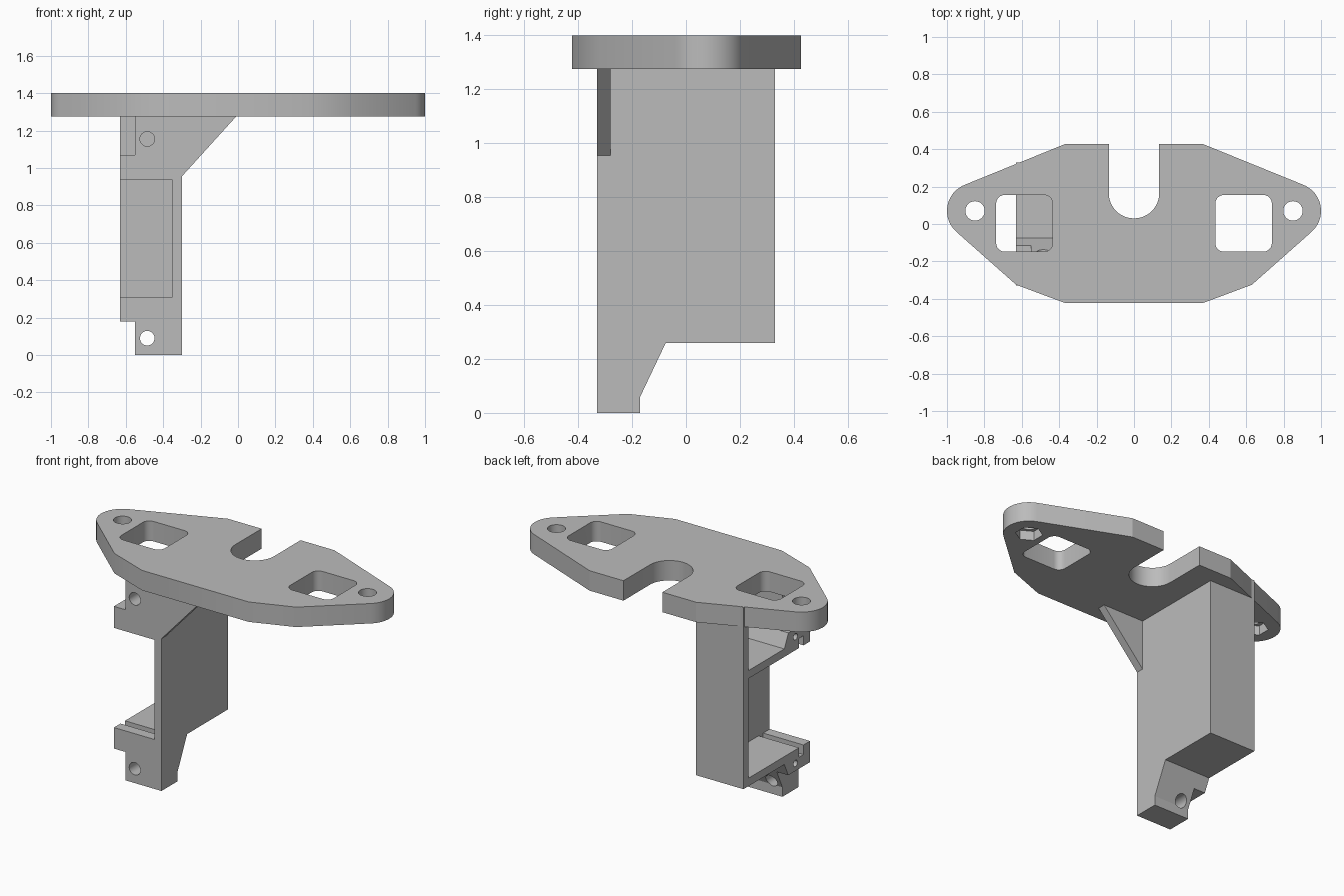
import bpy, bmesh
from math import cos, sin, radians
from mathutils import Vector

if "Cube" in bpy.data.objects:
    bpy.data.objects.remove(bpy.data.objects["Cube"])

grey = bpy.data.materials.new("plain grey")
grey.use_nodes = True
colour = (0.5, 0.5, 0.5, 1)
grey.diffuse_color = colour
grey.node_tree.nodes["Principled BSDF"].inputs["Base Color"].default_value = colour


def prism(name, outline, axis, start, end):
    """Extrude a 2D outline along x, y or z."""
    place = {"x": lambda a, b: (start, a, b),
             "y": lambda a, b: (a, start, b),
             "z": lambda a, b: (a, b, start)}[axis]
    bm = bmesh.new()
    face = bm.faces.new([bm.verts.new(place(a, b)) for a, b in outline])
    moved = bmesh.ops.extrude_face_region(bm, geom=[face])["geom"]
    offset = Vector([(end - start) * (axis == c) for c in "xyz"])
    bmesh.ops.translate(bm, vec=offset,
                        verts=[v for v in moved if isinstance(v, bmesh.types.BMVert)])
    bmesh.ops.recalc_face_normals(bm, faces=bm.faces)
    mesh = bpy.data.meshes.new(name)
    bm.to_mesh(mesh)
    bm.free()
    mesh.materials.append(grey)
    obj = bpy.data.objects.new(name, mesh)
    bpy.context.collection.objects.link(obj)
    return obj


def arc(cx, cy, r, a0, a1, n):
    steps = [radians(a0 + (a1 - a0) * i / n) for i in range(n + 1)]
    return [(cx + r * cos(t), cy + r * sin(t)) for t in steps]


def circle(cx, cy, r, n=32, turn=0):
    return arc(cx, cy, r, turn, turn + 360, n)[:-1]


def rect(a0, b0, a1, b1):
    return [(a0, b0), (a1, b0), (a1, b1), (a0, b1)]


def rounded(a0, b0, a1, b1, r):
    return (arc(a1 - r, b1 - r, r, 0, 90, 6) + arc(a0 + r, b1 - r, r, 90, 180, 6)
            + arc(a0 + r, b0 + r, r, 180, 270, 6) + arc(a1 - r, b0 + r, r, 270, 360, 6))


def carve(obj, cutters):
    """Subtract each cutter, then discard it."""
    bpy.context.view_layer.objects.active = obj
    for cutter in cutters:
        cutter.hide_render = True
        mod = obj.modifiers.new("cut", "BOOLEAN")
        mod.operation = "DIFFERENCE"
        mod.solver = "EXACT"
        mod.object = cutter
        bpy.ops.object.modifier_apply(modifier=mod.name)
        bpy.data.objects.remove(cutter)


def smooth(obj):
    bpy.ops.object.select_all(action="DESELECT")
    obj.select_set(True)
    bpy.context.view_layer.objects.active = obj
    bpy.ops.object.shade_smooth_by_angle(angle=radians(22))


BOTTOM, TOP = 1.275, 1.4

# Top plate with rounded ends and a round-bottomed slot at the back
half = ([(0.135, 0.427), (0.37, 0.427)] + arc(0.85, 0.07, 0.15, 67.7, -48.3, 16)
        + [(0.63, -0.325), (0.37, -0.422)])
slot = arc(0, 0.165, 0.135, 180, 360, 24)
outline = half + [(-x, y) for x, y in reversed(half)] + slot
plate = prism("top_plate", outline, "z", BOTTOM, TOP)

# Windows, bolt holes and hexagonal nut recesses on both ends
cuts = []
for s in (-1, 1):
    x0, x1 = sorted((s * 0.435, s * 0.737))
    cuts.append(prism("window", rounded(x0, -0.148, x1, 0.155, 0.045), "z", 1.2, 1.5))
    cuts.append(prism("bolt", circle(s * 0.85, 0.07, 0.052), "z", 1.2, 1.5))
    cuts.append(prism("nut", circle(s * 0.85, 0.07, 0.08, 6, 30), "z", 1.2, 1.335))
carve(plate, cuts)
smooth(plate)

# Hanging bracket: side silhouette, hollowed from its open side
LEFT, WALL, RIGHT = -0.63, -0.35, -0.30
FRONT, BACK = -0.33, 0.33
side = [(FRONT, 0), (-0.17, 0), (-0.17, 0.06), (-0.075, 0.26),
        (BACK, 0.26), (BACK, BOTTOM), (FRONT, BOTTOM)]
bracket = prism("bracket", side, "x", LEFT, RIGHT)
cavity = [(0.28, 0.985), (-0.075, 0.985), (-0.17, 1.185), (-0.17, 1.35), (0.28, 1.35)]
cuts = [prism("main_pocket", rect(-0.4, 0.31, 0.28, 0.935), "x", -0.7, WALL),
        prism("upper_cavity", cavity, "x", -0.7, WALL),
        prism("lower_notch", rect(-0.7, -0.1, -0.55, 0.178), "y", -0.4, 0.2),
        prism("upper_notch", rect(-0.7, 1.07, -0.55, 1.35), "y", -0.4, 0.2)]
# Card grooves, front screw holes and small side holes
for groove_z in ((0.25, 0.32), (0.925, 0.995)):
    cuts.append(prism("groove", rect(-0.265, groove_z[0], -0.22, groove_z[1]), "x", -0.7, WALL))
for z in (0.09, 1.155):
    cuts.append(prism("screw", circle(-0.485, z, 0.039), "y", -0.4, 0.1))
for z in (0.225, 1.02):
    cuts.append(prism("pin", circle(-0.185, z, 0.02, 16), "x", -0.7, -0.5))
carve(bracket, cuts)
smooth(bracket)

# Back corner that rises through the plate edge
prism("corner_tab", rect(LEFT, 0.28, -0.5, BACK), "z", BOTTOM, TOP - 0.001)

# Triangular brace between bracket and plate
prism("gusset", [(RIGHT, 0.955), (-0.01, BOTTOM), (RIGHT, BOTTOM)], "y", FRONT, -0.28)
